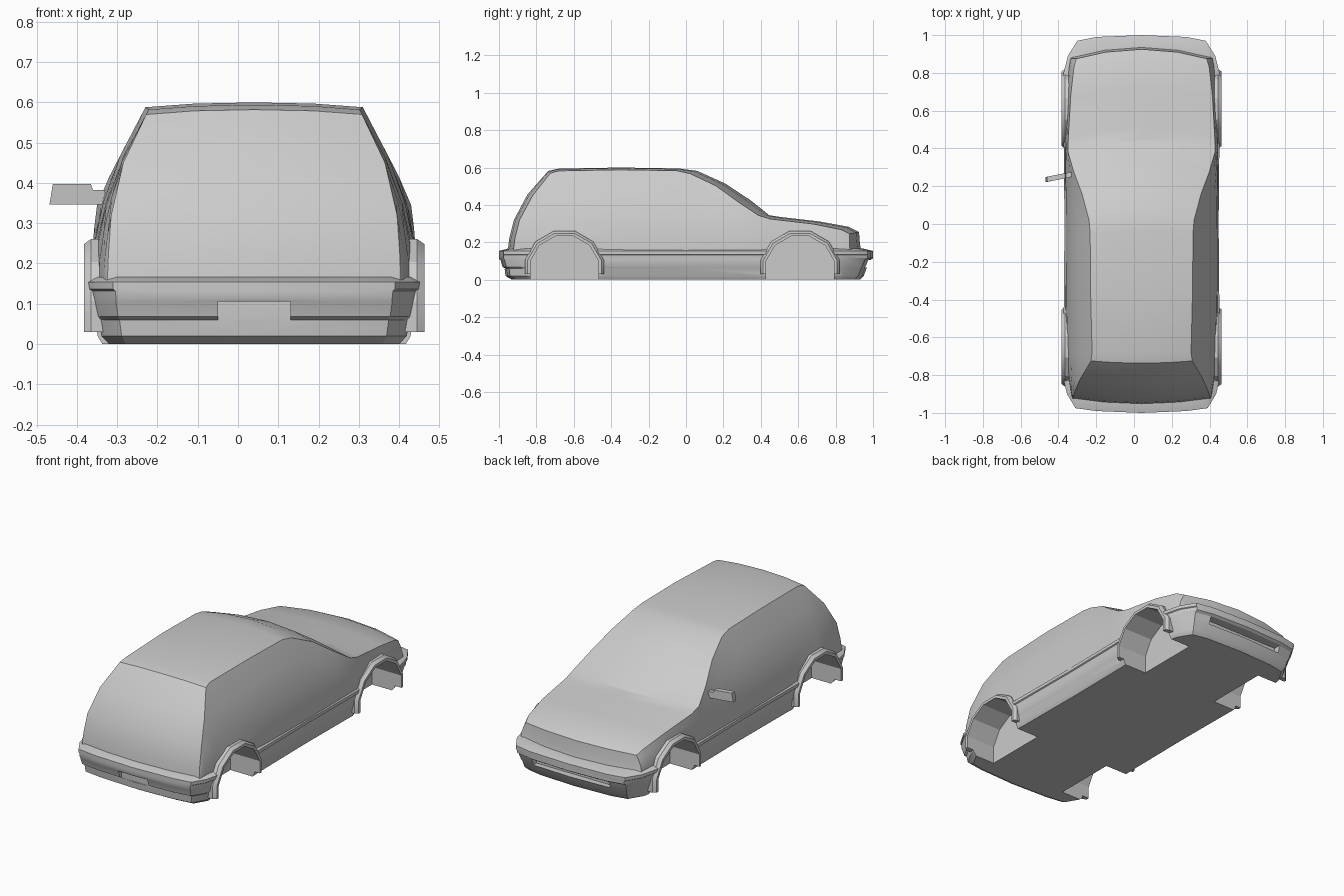
import bpy, bmesh, math

if "Cube" in bpy.data.objects:
    bpy.data.objects.remove(bpy.data.objects["Cube"])

CX = 0.04  # body centre line (the single door mirror sticks out on -x)


def make(name, verts, faces, fill=False):
    bm = bmesh.new()
    vs = [bm.verts.new((x + CX, y, z)) for x, y, z in verts]
    for f in faces:
        bm.faces.new([vs[i] for i in f])
    if fill:
        bmesh.ops.contextual_create(bm, geom=[e for e in bm.edges if e.is_boundary])
    bmesh.ops.recalc_face_normals(bm, faces=bm.faces)
    me = bpy.data.meshes.new(name)
    bm.to_mesh(me)
    bm.free()
    ob = bpy.data.objects.new(name, me)
    bpy.context.collection.objects.link(ob)
    return ob


def loft(name, rings):
    """Closed rings of equal size, capped at both ends."""
    n = len(rings[0])
    verts = [p for r in rings for p in r]
    faces = [(k * n + i, k * n + (i + 1) % n, (k + 1) * n + (i + 1) % n, (k + 1) * n + i)
             for k in range(len(rings) - 1) for i in range(n)]
    faces += [tuple(range(n)), tuple(range((len(rings) - 1) * n, len(rings) * n))]
    return make(name, verts, faces)


def box(name, x0, x1, y0, y1, z0, z1):
    return loft(name, [[(x0, y0, z), (x1, y0, z), (x1, y1, z), (x0, y1, z)] for z in (z0, z1)])


def combine(target, other, op):
    bpy.context.view_layer.objects.active = target
    m = target.modifiers.new("combine", 'BOOLEAN')
    m.operation, m.solver, m.object = op, 'EXACT', other
    bpy.ops.object.modifier_apply(modifier=m.name)
    bpy.data.objects.remove(other)


# Upper body: stations rear to front of the roof / bonnet edge
# (half width, y, z, centre offset in y, centre offset in z)
stations = [
    (.365, -.925, .14, -.03, 0), (.362, -.915, .22, -.03, 0),
    (.355, -.89, .32, -.03, 0), (.325, -.82, .45, -.028, .005),
    (.268, -.725, .57, -.012, .012), (.262, -.68, .582, 0, .012),
    (.27, -.35, .588, 0, .012), (.272, -.05, .583, .01, .012),
    (.278, .02, .568, .04, .014), (.315, .16, .502, .05, .012),
    (.36, .28, .415, .065, .01), (.39, .385, .345, .06, 0),
    (.388, .45, .325, .06, .01), (.375, .68, .298, .03, .014),
    (.358, .83, .268, .04, .015), (.345, .875, .245, .05, .01),
    (.35, .88, .19, .05, 0), (.355, .89, .14, .05, 0)]
verts = []
for hw, y, z, dy, dz in stations:
    wide = .405 - .04 * (abs(y) / .93) ** 6
    half = []
    for t in (1, .77, .53, .27, 0):
        half.append((hw + (wide - hw) * (1 - (1 - t) ** 2), y, z + (.14 - z) * t))
    half.append((hw * .55, y + dy * .7, z + dz * .75))
    verts += [(-x, b, c) for x, b, c in half] + [(0, y + dy, z + dz)] + half[::-1]
n = 13
faces = [(k * n + i, k * n + i + 1, (k + 1) * n + i + 1, (k + 1) * n + i)
         for k in range(len(stations) - 1) for i in range(n - 1)]
upper = make("upper_body", verts, faces, fill=True)

# Lower body with bumpers, rub strip and sills: one plan outline, stacked in z
plan = [(0, 1), (.24, .99), (.34, .97), (.39, .89), (.418, .78), (.42, .62), (.412, .42),
        (.408, 0), (.412, -.45), (.42, -.63), (.418, -.8), (.395, -.9), (.35, -.975),
        (.24, -.99), (0, -1)]
plan += [(-x, y) for x, y in plan[-2:0:-1]]
layers = [  # z, front, rear, width scale
    (0, .93, .93, .91), (.02, .95, .965, .94), (.06, .965, .97, .955),
    (.068, .97, .985, .965), (.105, .985, .995, .98), (.115, 1, 1, .98),
    (.132, 1, 1, .985), (.136, 1, 1, 1), (.154, 1, 1, 1), (.166, .95, .955, .965)]
body = loft("car_body", [[(x * w, y * (f if y > 0 else r), z) for x, y in plan]
                         for z, f, r, w in layers])
combine(body, upper, 'UNION')

# Wheel arch flares and wells
WHEELS = (-.65, .61)


def arch(r, foot):
    pts = [(r * math.cos(math.radians(a)), .05 + r * math.sin(math.radians(a)))
           for a in range(-15, 196, 30)]
    return [(pts[0][0], foot)] + pts[1:-1] + [(pts[-1][0], foot)]


for wy in WHEELS:
    for s in (-1, 1):
        rings = [[(s * x, wy + u, v - tilt * (.25 - v)) for u, v in arch(r, .03)]
                 for x, r, tilt in ((.34, .218, 0), (.405, .218, 0), (.423, .205, 0))]
        combine(body, loft("flare", rings), 'UNION')
for wy in WHEELS:
    for s in (-1, 1):
        rings = [[(s * x, wy + u, v) for u, v in arch(.189, -.05)] for x in (.24, .5)]
        combine(body, loft("well", rings), 'DIFFERENCE')

# Rear plate recess and front air intake
combine(body, box("plate_cut", -.09, .09, -1.1, -.966, .058, .106), 'DIFFERENCE')
combine(body, box("intake_cut", -.24, .24, .93, 1.1, .066, .106), 'DIFFERENCE')

# Door mirror on one side only
outline = [(-.508, .347), (-.50, .397), (-.405, .397), (-.40, .382), (-.37, .382), (-.37, .347)]
mirror = loft("door_mirror", [[(x, y + .2 * (x + .44), z) for x, z in outline]
                              for y in (.235, .262)])

for ob in (body, mirror):
    bpy.ops.object.select_all(action='DESELECT')
    ob.select_set(True)
    bpy.context.view_layer.objects.active = ob
    bpy.ops.object.shade_smooth_by_angle(angle=math.radians(28))
